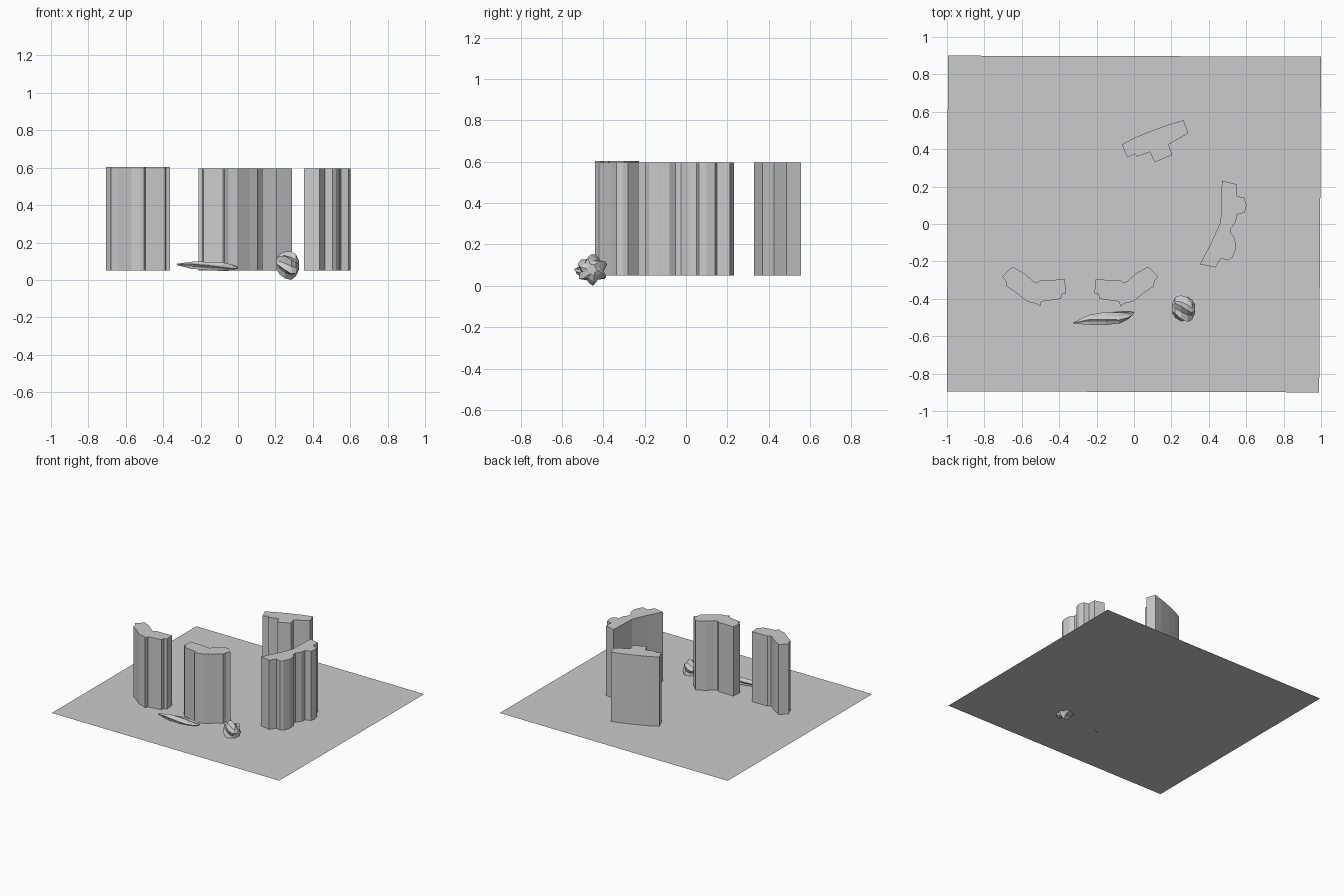
import bpy, math


def make(name, verts, faces):
    me = bpy.data.meshes.new(name)
    me.from_pydata(verts, [], faces)
    me.validate()
    ob = bpy.data.objects.new(name, me)
    bpy.context.collection.objects.link(ob)
    return ob


def tower(name, outline, top=0.597, base=0.05):
    # Counter-clockwise floor plan extruded straight up
    area = sum(a[0] * b[1] - b[0] * a[1] for a, b in zip(outline, outline[1:] + outline[:1]))
    if area < 0:
        outline = outline[::-1]
    n = len(outline)
    verts = [(x, y, z) for z in (base, top) for x, y in outline]
    faces = [(i, (i + 1) % n, n + (i + 1) % n, n + i) for i in range(n)]
    faces += [tuple(range(n))[::-1], tuple(range(n, 2 * n))]
    return make(name, verts, faces)


def lobed(name, rings, lobes, dip):
    # Twisted star sections strung along x: (x, y, z, ry, rz, twist)
    n = lobes * 2
    verts, faces = [], []
    for x, y, z, ry, rz, tw in rings:
        for i in range(n):
            a = math.tau * i / n + tw
            r = dip if i % 2 else 1
            verts.append((x, y + r * ry * math.cos(a), z + r * rz * math.sin(a)))
    for k in range(len(rings) - 1):
        for i in range(n):
            j = (i + 1) % n
            faces.append((k * n + i, k * n + j, k * n + n + j, k * n + n + i))
    last = (len(rings) - 1) * n
    faces += [tuple(range(n)), tuple(range(last, last + n))[::-1]]
    faces = [f[::-1] for f in faces]
    return make(name, verts, faces)


# Site slab: single thin sheet
make("site_plane", [(-1, -0.895, 0.05), (0.99, -0.9, 0.05), (1, 0.895, 0.05), (-0.995, 0.9, 0.05)],
     [(0, 1, 2, 3)])

# Back tower
tower("back_tower", [(-0.065, 0.425), (-0.035, 0.355), (0.005, 0.375), (0.015, 0.36), (0.085, 0.385),
                     (0.11, 0.33), (0.205, 0.37), (0.185, 0.425), (0.29, 0.485), (0.265, 0.555),
                     (0.18, 0.53), (0.085, 0.495), (0.0, 0.46)])

# Right tower
tower("right_tower", [(0.47, 0.232), (0.55, 0.212), (0.55, 0.15), (0.59, 0.14), (0.602, 0.1),
                      (0.592, 0.062), (0.55, 0.05), (0.545, 0.012), (0.518, -0.025), (0.518, -0.05),
                      (0.54, -0.08), (0.545, -0.135), (0.525, -0.18), (0.505, -0.195), (0.465, -0.185),
                      (0.435, -0.232), (0.353, -0.215), (0.41, -0.105), (0.463, 0.01)])

# Left tower and its mirrored twin
plan = [(-0.65, -0.228), (-0.585, -0.265), (-0.54, -0.305), (-0.52, -0.315), (-0.5, -0.3), (-0.37, -0.297),
        (-0.363, -0.37), (-0.385, -0.375), (-0.39, -0.4), (-0.495, -0.415), (-0.502, -0.44),
        (-0.525, -0.425), (-0.57, -0.415), (-0.64, -0.36), (-0.68, -0.335), (-0.685, -0.305),
        (-0.705, -0.28)]
tower("left_tower", plan, 0.603)
tower("middle_tower", [(-0.575 - x, y) for x, y in plan])

# Flat splinter lying on the ground
lobed("flat_splinter", [(-0.325, -0.53, 0.083, 0.003, 0.004, 0), (-0.24, -0.513, 0.076, 0.028, 0.022, 0.25),
                        (-0.15, -0.503, 0.073, 0.037, 0.024, 0.5), (-0.08, -0.498, 0.071, 0.034, 0.024, 0.75),
                        (-0.03, -0.487, 0.068, 0.021, 0.018, 1.0), (0, -0.475, 0.065, 0.004, 0.004, 1.2)],
      5, 0.65)

# Crumpled boulder with twisted ridges
lobed("ridged_boulder", [(0.205, -0.45, 0.085, 0.03, 0.03, 0), (0.22, -0.445, 0.085, 0.055, 0.056, 0.15),
                         (0.25, -0.45, 0.08, 0.073, 0.073, 0.35), (0.285, -0.455, 0.076, 0.076, 0.076, 0.6),
                         (0.31, -0.46, 0.078, 0.055, 0.06, 0.8), (0.325, -0.455, 0.08, 0.025, 0.03, 0.95)],
      6, 0.72)
